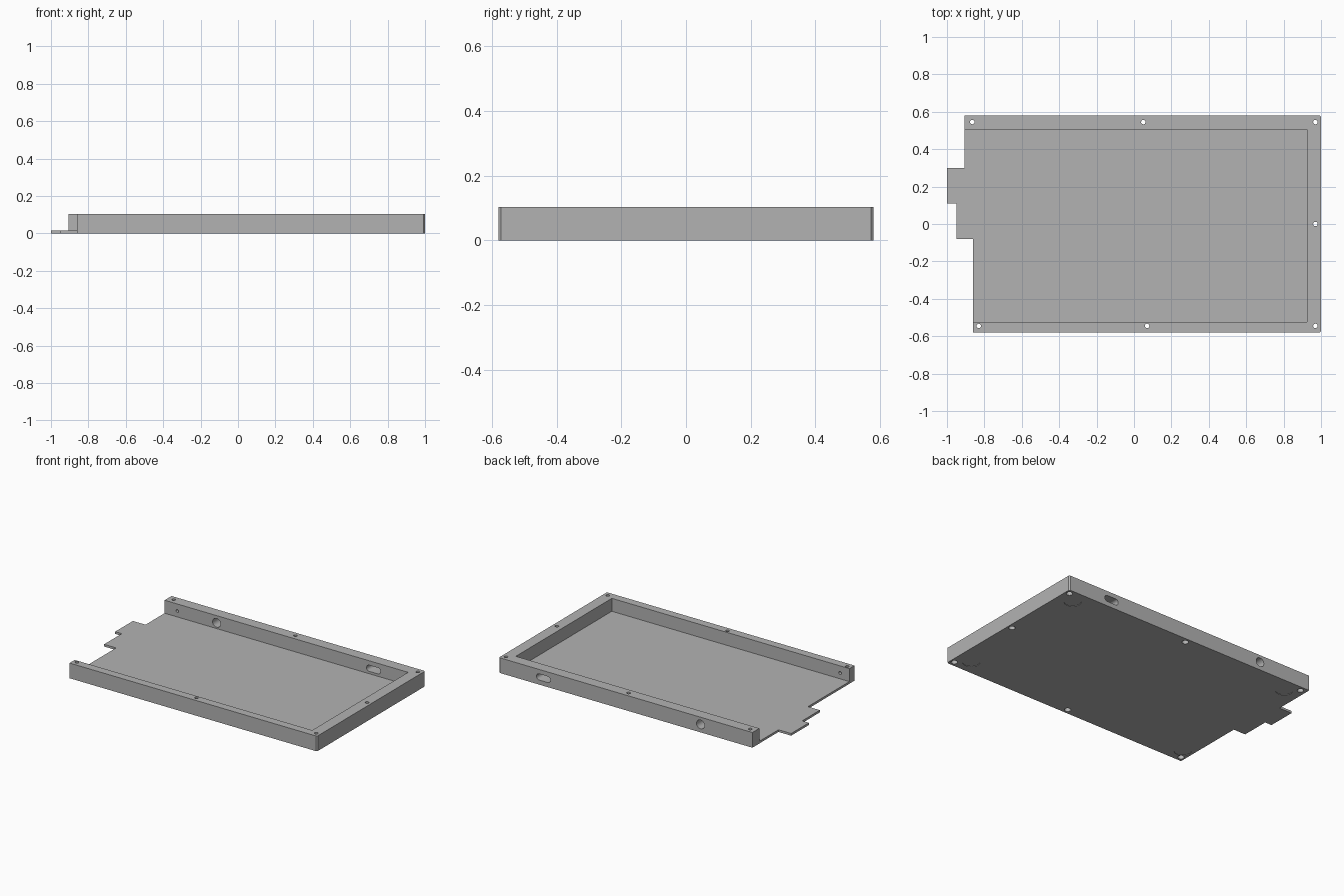
import bpy, bmesh, math
from mathutils import Matrix

cube = bpy.data.objects.get("Cube")
if cube:
    bpy.data.objects.remove(cube)

grey = bpy.data.materials.new("plain_grey")
grey.use_nodes = True
colour = (0.45, 0.45, 0.45, 1)
grey.diffuse_color = colour
grey.node_tree.nodes["Principled BSDF"].inputs["Base Color"].default_value = colour

UPRIGHT = Matrix.Rotation(math.radians(90), 4, 'X')   # local z -> -y, local y -> z


def prism(bm, points, z0, z1, matrix=Matrix()):
    """Add a closed 2D outline extruded from z0 to z1."""
    face = bm.faces.new([bm.verts.new((x, y, z0)) for x, y in points])
    ext = bmesh.ops.extrude_face_region(bm, geom=[face], use_keep_orig=True)
    top = [g for g in ext["geom"] if isinstance(g, bmesh.types.BMVert)]
    bmesh.ops.translate(bm, verts=top, vec=(0, 0, z1 - z0))
    bmesh.ops.transform(bm, matrix=matrix, verts=list(set(face.verts) | set(top)))


def stadium(cx, cy, r, half=0.0, n=24):
    """Circle outline, stretched along x into a slot when half > 0."""
    pts = []
    for i in range(n):
        a = 2 * math.pi * (i + 0.5) / n
        side = math.copysign(half, math.cos(a))
        pts.append((cx + side + r * math.cos(a), cy + r * math.sin(a)))
    return pts


def finish(bm, name):
    bmesh.ops.recalc_face_normals(bm, faces=bm.faces)
    mesh = bpy.data.meshes.new(name)
    bm.to_mesh(mesh)
    bm.free()
    obj = bpy.data.objects.new(name, mesh)
    bpy.context.collection.objects.link(obj)
    mesh.materials.append(grey)
    return obj


def combine(target, other, operation):
    mod = target.modifiers.new(other.name, 'BOOLEAN')
    mod.operation, mod.solver, mod.object = operation, 'EXACT', other
    bpy.context.view_layer.objects.active = target
    bpy.ops.object.modifier_apply(modifier=mod.name)
    bpy.data.objects.remove(other)


W, D, H, FLOOR, R = 1.0, 0.58, 0.103, 0.015, 0.008
BACK_END, FRONT_END = -0.905, -0.86
corners = [(W - R, -D), (W, -D + R), (W, D - R), (W - R, D)]

# Floor plate with stepped tabs at the open end
bm = bmesh.new()
prism(bm, corners + [(BACK_END, D), (BACK_END, 0.3), (-W, 0.3), (-W, 0.11),
                     (-0.95, 0.11), (-0.95, -0.08), (FRONT_END, -0.08),
                     (FRONT_END, -D)], 0, FLOOR)
tray = finish(bm, "tray")

# Three-sided wall
bm = bmesh.new()
prism(bm, corners + [(BACK_END, D), (BACK_END, 0.505), (0.925, 0.505),
                     (0.925, -0.525), (FRONT_END, -0.525), (FRONT_END, -D)], 0, H)
combine(tray, finish(bm, "wall"), 'UNION')

# Screw holes through the wall, wider at the underside
screws = [(-0.865, 0.545), (0.05, 0.545), (0.97, 0.545), (0.97, 0),
          (0.97, -0.545), (0.07, -0.545), (-0.83, -0.545)]
for name, radius, top in (("screw_hole", 0.012, 0.2), ("screw_head", 0.02, 0.03)):
    bm = bmesh.new()
    for x, y in screws:
        prism(bm, stadium(x, y, radius), -0.05, top)
    combine(tray, finish(bm, name), 'DIFFERENCE')

# Round port and slot in the back wall, blind pin holes inside both wall ends
bm = bmesh.new()
prism(bm, stadium(-0.515, 0.054, 0.03), -0.7, -0.45, UPRIGHT)
prism(bm, stadium(0.665, 0.052, 0.021, 0.032), -0.7, -0.45, UPRIGHT)
prism(bm, stadium(-0.81, 0.055, 0.01), -0.525, -0.45, UPRIGHT)
prism(bm, stadium(-0.79, 0.055, 0.01), 0.45, 0.545, UPRIGHT)
combine(tray, finish(bm, "side_openings"), 'DIFFERENCE')

# Shallow foot recesses underneath
bm = bmesh.new()
for x in (-0.79, 0.89):
    for y in (-0.48, 0.48):
        prism(bm, stadium(x, y, 0.053, n=32), -0.05, 0.003)
combine(tray, finish(bm, "foot_recess"), 'DIFFERENCE')

bpy.ops.object.select_all(action='DESELECT')
tray.select_set(True)
bpy.context.view_layer.objects.active = tray
bpy.ops.object.shade_smooth_by_angle(angle=math.radians(30))
